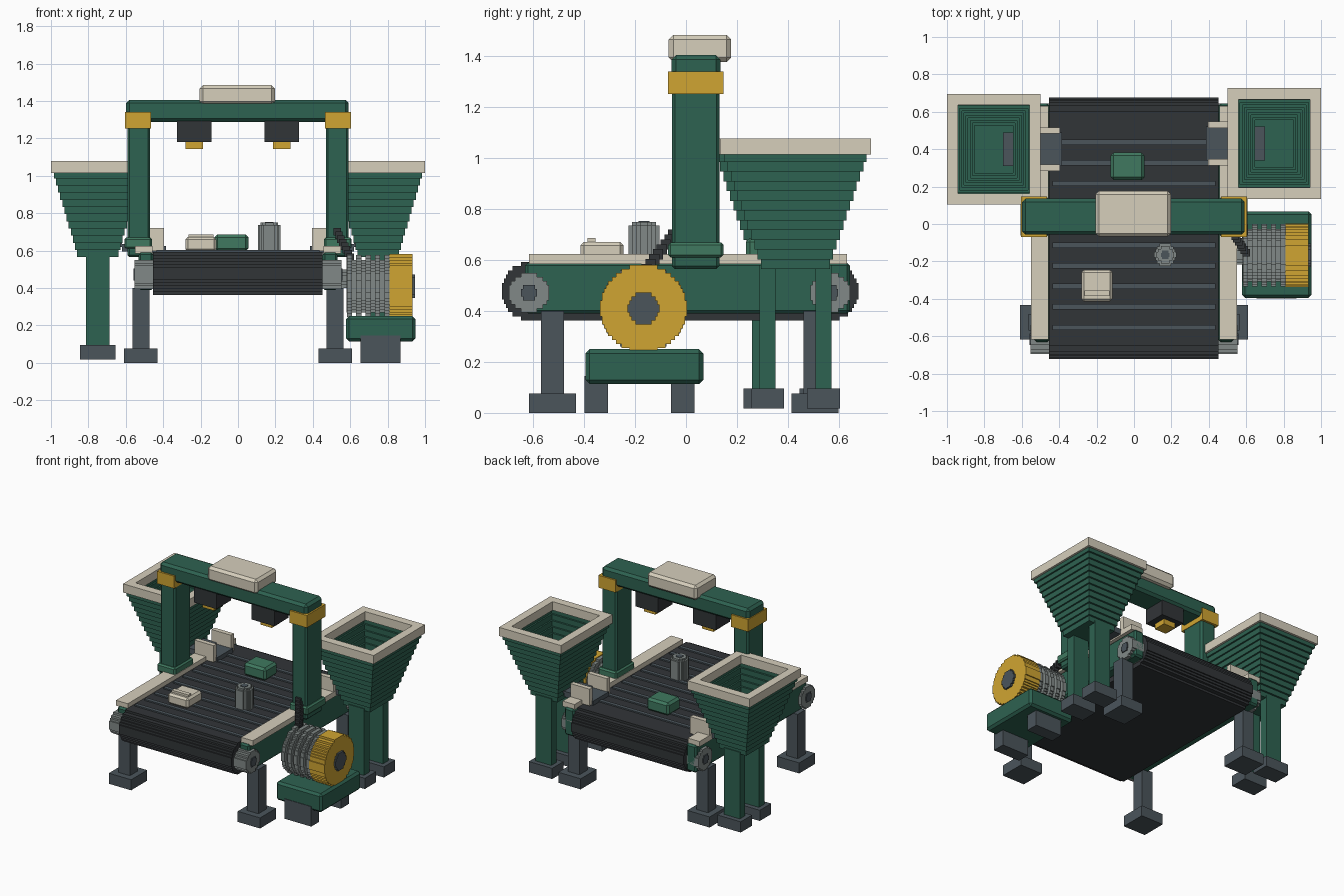
import bpy, bmesh, math
from mathutils import Vector

if "Cube" in bpy.data.objects:
    bpy.data.objects.remove(bpy.data.objects["Cube"])


def mat(name, r, g, b):
    m = bpy.data.materials.new(name)
    m.diffuse_color = (r, g, b, 1)
    m.use_nodes = True
    m.node_tree.nodes["Principled BSDF"].inputs["Base Color"].default_value = m.diffuse_color
    return m


GREEN = mat("green", 0.027, 0.122, 0.082)
MINT = mat("light_green", 0.05, 0.19, 0.115)
CREAM = mat("cream", 0.67, 0.62, 0.5)
BLACK = mat("rubber", 0.031, 0.035, 0.039)
STEEL = mat("dark_steel", 0.07, 0.09, 0.105)
GREY = mat("light_steel", 0.22, 0.25, 0.242)
YELLOW = mat("yellow", 0.63, 0.376, 0.032)


def finish(name, bm, m, bevel=0):
    bmesh.ops.recalc_face_normals(bm, faces=bm.faces)
    me = bpy.data.meshes.new(name)
    bm.to_mesh(me)
    bm.free()
    me.materials.append(m)
    ob = bpy.data.objects.new(name, me)
    bpy.context.collection.objects.link(ob)
    if bevel:
        b = ob.modifiers.new("bevel", "BEVEL")
        b.width, b.segments = bevel, 1
    return ob


def box(name, x, y, z, m, bevel=0):
    """Box from (min, max) ranges."""
    bm = bmesh.new()
    bmesh.ops.create_cube(bm, size=1)
    for v in bm.verts:
        v.co = Vector([(a + b) / 2 + c * (b - a) for (a, b), c in zip((x, y, z), v.co)])
    return finish(name, bm, m, bevel)


def flip(x, s):
    return tuple(sorted((x[0] * s, x[1] * s)))


def stepped(r, rows, stretch=0):
    """Stair-stepped circle outline, optionally stretched into a long oval."""
    u = 2 * r / rows
    side = []
    for i in range(rows):
        z = -r + i * u
        w = max(u / 2, round(math.sqrt(r * r - (z + u / 2) ** 2) / u * 2) * u / 2)
        side += [(w + stretch, z), (w + stretch, z + u)]
    pts = side + [(-a, b) for a, b in reversed(side)]
    out = []
    for p in pts:
        if not out or math.dist(p, out[-1]) > 1e-6:
            out.append(p)
    return out


def drum(name, span, c, r, m, rows=14, stretch=0, axis="x"):
    """Stepped disc extruded along x (c = y, z) or along z (c = x, y)."""
    bm = bmesh.new()
    place = (lambda a, b: (span[0], c[0] + a, c[1] + b)) if axis == "x" else \
            (lambda a, b: (c[0] + a, c[1] + b, span[0]))
    f = bm.faces.new([bm.verts.new(place(a, b)) for a, b in stepped(r, rows, stretch)])
    ext = bmesh.ops.extrude_face_region(bm, geom=[f])["geom"]
    d = span[1] - span[0]
    bmesh.ops.translate(bm, vec=(d, 0, 0) if axis == "x" else (0, 0, d),
                        verts=[v for v in ext if isinstance(v, bmesh.types.BMVert)])
    if f.is_valid is False or not any(abs(v.co[0 if axis == "x" else 2] - span[0]) < 1e-6
                                      for g in bm.faces if len(g.verts) > 4 for v in g.verts):
        bm.faces.new([v for v in f.verts])
    return finish(name, bm, m)


def loft(name, cx, cy, loops, m, closed=False):
    """Join rectangular rings (half x, half y, z)."""
    bm = bmesh.new()
    rings = [[bm.verts.new((cx + sx * hx, cy + sy * hy, z))
              for sx, sy in ((-1, -1), (1, -1), (1, 1), (-1, 1))] for hx, hy, z in loops]
    pairs = list(zip(rings, rings[1:])) + ([(rings[-1], rings[0])] if closed else [])
    for a, b in pairs:
        for i in range(4):
            j = (i + 1) % 4
            bm.faces.new((a[i], a[j], b[j], b[i]))
    if not closed:
        bm.faces.new(rings[0])
        bm.faces.new(rings[-1])
    return finish(name, bm, m)


# Conveyor belt with slats
drum("conveyor_belt", (-0.455, 0.452), (-0.023, 0.478), 0.115, BLACK, 14, 0.585)
for i in range(10):
    y = -0.553 + i * 0.11
    box("belt_slat", (-0.436, 0.436), (y - 0.014, y + 0.014), (0.58, 0.602), STEEL)

# Conveyor sides: frame, top rail, roller ends, legs; and gantry posts
for s in (-1, 1):
    box("side_frame", flip((0.452, 0.532), s), (-0.632, 0.645), (0.39, 0.59), GREEN, 0.012)
    box("top_rail", flip((0.457, 0.552), s), (-0.617, 0.632), (0.585, 0.624), CREAM)
    for y in (-0.617, 0.567):
        drum("roller_end", flip((0.452, 0.553), s), (y, 0.472), 0.078, GREY, 10)
        drum("roller_hub", flip((0.54, 0.56), s), (y, 0.472), 0.031, STEEL, 4)
    for y in (-0.525, 0.507):
        box("conveyor_leg", flip((0.473, 0.564), s), (y - 0.045, y + 0.045), (0.07, 0.4), STEEL)
        box("conveyor_foot", flip((0.43, 0.61), s), (y - 0.092, y + 0.092), (0, 0.077), STEEL)
    box("gantry_post", flip((0.47, 0.592), s), (-0.055, 0.131), (0.565, 1.33), GREEN, 0.012)
    box("post_collar", flip((0.46, 0.608), s), (-0.07, 0.147), (0.61, 0.67), MINT, 0.01)
    box("post_band", flip((0.466, 0.604), s), (-0.07, 0.147), (1.252, 1.342), YELLOW)
    box("sensor", flip((0.142, 0.325), s), (-0.045, 0.12), (1.18, 1.3), BLACK)
    box("sensor_lens", flip((0.187, 0.28), s), (-0.01, 0.085), (1.142, 1.2), YELLOW)

# Gantry beam and control cap
box("gantry_beam", (-0.598, 0.592), (-0.057, 0.135), (1.287, 1.406), GREEN, 0.018)
box("control_cap", (-0.205, 0.197), (-0.068, 0.177), (1.378, 1.485), CREAM, 0.018)

# Stepped hoppers with rims, chutes and legs
STEPS = 12
for s, cy in ((-1, 0.4), (1, 0.43)):
    cx = 0.75 * s
    outer, inner = [], []
    for i in range(STEPS):
        t = i / (STEPS - 1)
        hx, hy = 0.11 + 0.125 * t, 0.135 + 0.145 * t
        z0, z1 = 0.565 + 0.0383 * i, 0.565 + 0.0383 * (i + 1)
        outer += [(hx, hy, z0), (hx, hy, z1)]
        if i >= 2:
            inner += [(hx - 0.03, hy - 0.035, z0), (hx - 0.03, hy - 0.035, z1)]
    loft("hopper", cx, cy, outer + inner[::-1], GREEN)
    loft("hopper_rim", cx, cy, [(0.25, 0.296, 1.015), (0.25, 0.296, 1.078),
                                (0.19, 0.236, 1.078), (0.19, 0.236, 1.015)], CREAM, True)
    for x0, x1, z in ((0.62, 0.7, 0.66), (0.51, 0.62, 0.635), (0.385, 0.51, 0.625)):
        box("chute_floor", flip((x0, x1), s), (cy - 0.09, cy + 0.09), (z - 0.04, z), STEEL)
    for dy in (-0.1, 0.1):
        box("chute_wall", flip((0.395, 0.55), s), (cy + dy - 0.017, cy + dy + 0.017),
            (0.598, 0.72), CREAM)
    for dy in (-0.11, 0.11):
        y = cy + dy
        box("hopper_leg", (cx - 0.063, cx + 0.063), (y - 0.031, y + 0.031), (0.08, 0.58), GREEN)
        box("hopper_foot", (cx - 0.094, cx + 0.094), (y - 0.065, y + 0.065), (0.017, 0.095), STEEL)

# Drive motor on its base
MC = (-0.167, 0.41)
box("motor_base", (0.578, 0.948), (-0.395, 0.068), (0.114, 0.25), GREEN, 0.016)
for y in (-0.353, -0.012):
    box("motor_foot", (0.655, 0.87), (y - 0.046, y + 0.046), (0, 0.145), STEEL)
drum("motor_core", (0.58, 0.82), MC, 0.14, GREY, 18)
for i in range(5):
    x = 0.582 + i * 0.05
    drum("motor_fin", (x, x + 0.028), MC, 0.166, GREY, 20)
drum("motor_cover", (0.81, 0.934), MC, 0.171, YELLOW, 22)
drum("motor_hub", (0.92, 0.947), MC, 0.063, STEEL, 8)
drum("drive_shaft", (0.52, 0.6), (-0.167, 0.45), 0.05, GREY, 6)

# Power cable as a chain of small blocks
a, b = Vector((0.6, -0.155, 0.565)), Vector((0.53, -0.05, 0.7))
for i in range(8):
    p = a.lerp(b, i / 7)
    box("cable", *[(c - 0.02, c + 0.02) for c in p], BLACK)

# Goods on the belt
box("cream_parcel", (-0.282, -0.115), (-0.415, -0.245), (0.595, 0.672), CREAM, 0.014)
box("parcel_handle", (-0.265, -0.13), (-0.386, -0.355), (0.66, 0.687), CREAM)
box("green_parcel", (-0.125, 0.056), (0.235, 0.382), (0.595, 0.687), MINT, 0.016)
drum("can", (0.595, 0.737), (0.167, -0.165), 0.06, GREY, 8, axis="z")
drum("can_lid", (0.73, 0.75), (0.167, -0.165), 0.047, GREY, 6, axis="z")
drum("can_cap", (0.745, 0.753), (0.167, -0.165), 0.022, STEEL, 4, axis="z")
